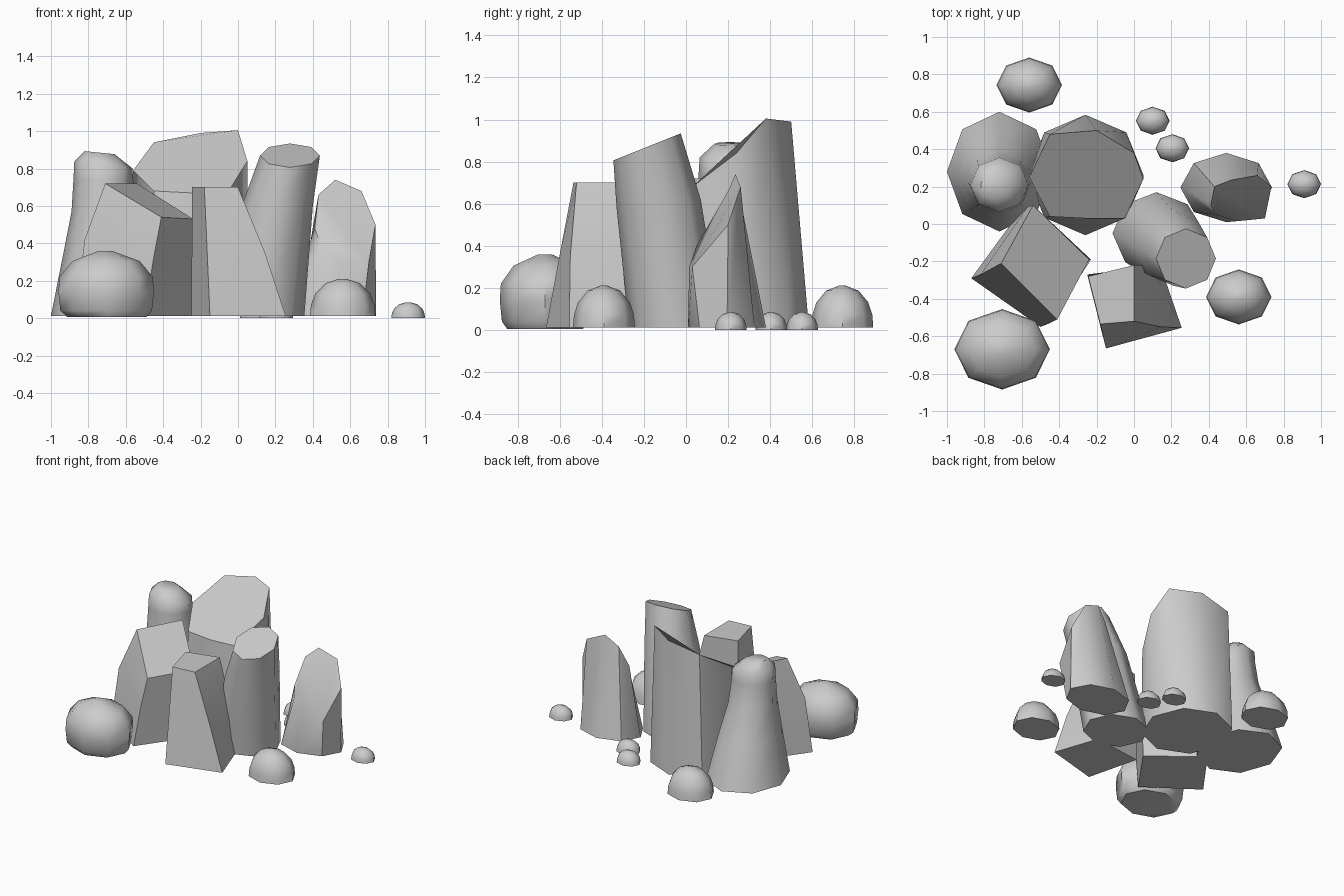
import bpy, bmesh
from math import cos, sin, pi, radians

if "Cube" in bpy.data.objects:
    bpy.data.objects.remove(bpy.data.objects["Cube"])


def ring(cx, cy, rx, ry, z, tx=0, ty=0, n=8):
    """Octagonal cross-section, optionally tilted along x and y."""
    out = []
    for i in range(n):
        dx, dy = rx * cos(2 * pi * i / n), ry * sin(2 * pi * i / n)
        out.append((cx + dx, cy + dy, z + tx * dx + ty * dy))
    return out


def rock(name, rings, angle=50):
    """Skin a stack of matching rings, cap both ends, smooth by angle."""
    bm = bmesh.new()
    loops = [[bm.verts.new(p) for p in r] for r in rings]
    n = len(loops[0])
    for a, b in zip(loops, loops[1:]):
        for i in range(n):
            j = (i + 1) % n
            bm.faces.new((a[i], a[j], b[j], b[i]))
    bm.faces.new(loops[0][::-1])
    bm.faces.new(loops[-1])
    bmesh.ops.recalc_face_normals(bm, faces=bm.faces)
    mesh = bpy.data.meshes.new(name)
    bm.to_mesh(mesh)
    bm.free()
    ob = bpy.data.objects.new(name, mesh)
    bpy.context.collection.objects.link(ob)
    bpy.ops.object.select_all(action='DESELECT')
    ob.select_set(True)
    bpy.context.view_layer.objects.active = ob
    bpy.ops.object.shade_smooth_by_angle(angle=radians(angle))
    return ob


def dome(name, cx, cy, rx, ry, h, z=0.0):
    """Rounded half-buried stone."""
    profile = [(1, 0), (.97, .3), (.84, .6), (.53, .88), (.12, 1)]
    rock(name, [ring(cx, cy, rx * r, ry * r, z + h * t) for r, t in profile])


Z = 0.012

# Large central rock with a steep sloping cut
rock("central_rock", [
    ring(-.26, .262, .31, .322, Z),
    [(.05, .24, .84), (0, .38, 1.005), (-.2, .5, .99), (-.45, .48, .94),
     (-.56, .25, .79), (-.45, .04, .68), (-.25, .03, .67), (-.05, .03, .68)]])

# Tall left rock with a narrow rounded head
rock("left_rock", [
    ring(-.72, .28, .28, .32, Z),
    ring(-.72, .25, .215, .24, .34),
    ring(-.72, .22, .17, .175, .57),
    ring(-.72, .21, .16, .15, .74),
    ring(-.72, .21, .155, .145, .82, -.12),
    ring(-.74, .21, .08, .075, .885, -.1)])

# Leaning column right of centre
rock("leaning_rock", [
    ring(.12, -.05, .235, .22, Z),
    ring(.21, -.13, .19, .2, .6, 0, .1),
    ring(.278, -.185, .16, .16, .87, 0, .4)])

# Pointed right rock
rock("right_rock", [
    ring(.493, .195, .245, .185, Z),
    [(.735, .2, .5), (.66, .26, .68), (.52, .235, .74), (.43, .2, .66),
     (.41, .1, .48), (.44, .05, .4), (.55, .015, .3), (.7, .03, .3)]])

# Square slanted block on the front left
rock("left_block", [
    [(-.87, -.29, Z), (-.5, -.55, Z), (-.25, -.2, Z), (-.6, .08, Z)],
    [(-.82, -.27, .42), (-.45, -.53, .33), (-.23, -.19, .4), (-.57, .09, .42)],
    [(-.71, -.21, .72), (-.41, -.51, .54), (-.24, -.19, .53), (-.54, .1, .72)]])

# Tapered square block at the front
rock("front_block", [
    [(-.15, -.665, Z), (.255, -.555, Z), (.14, -.22, Z), (-.25, -.27, Z)],
    [(-.165, -.6, .36), (.145, -.55, .35), (.09, -.22, .36), (-.247, -.275, .36)],
    [(-.18, -.535, .7), (0, -.52, .7), (0, -.22, .7), (-.245, -.28, .7)]])

# Boulder at the front left corner
rock("boulder", [
    ring(-.7, -.67, .21, .18, .005),
    ring(-.705, -.67, .245, .205, .04),
    ring(-.705, -.67, .255, .215, .14),
    ring(-.705, -.67, .25, .21, .22),
    ring(-.705, -.67, .18, .15, .305),
    ring(-.71, -.67, .04, .035, .358)])

# Medium round stones
for name, x, y in (("front_stone", .56, -.39), ("back_stone", -.56, .743)):
    dome(name, x, y, .175, .147, .198, Z)

# Small pebbles
for i, (x, y) in enumerate(((.1, .552), (.205, .405), (.91, .213))):
    dome(f"pebble_{i + 1}", x, y, .09, .075, .085)
